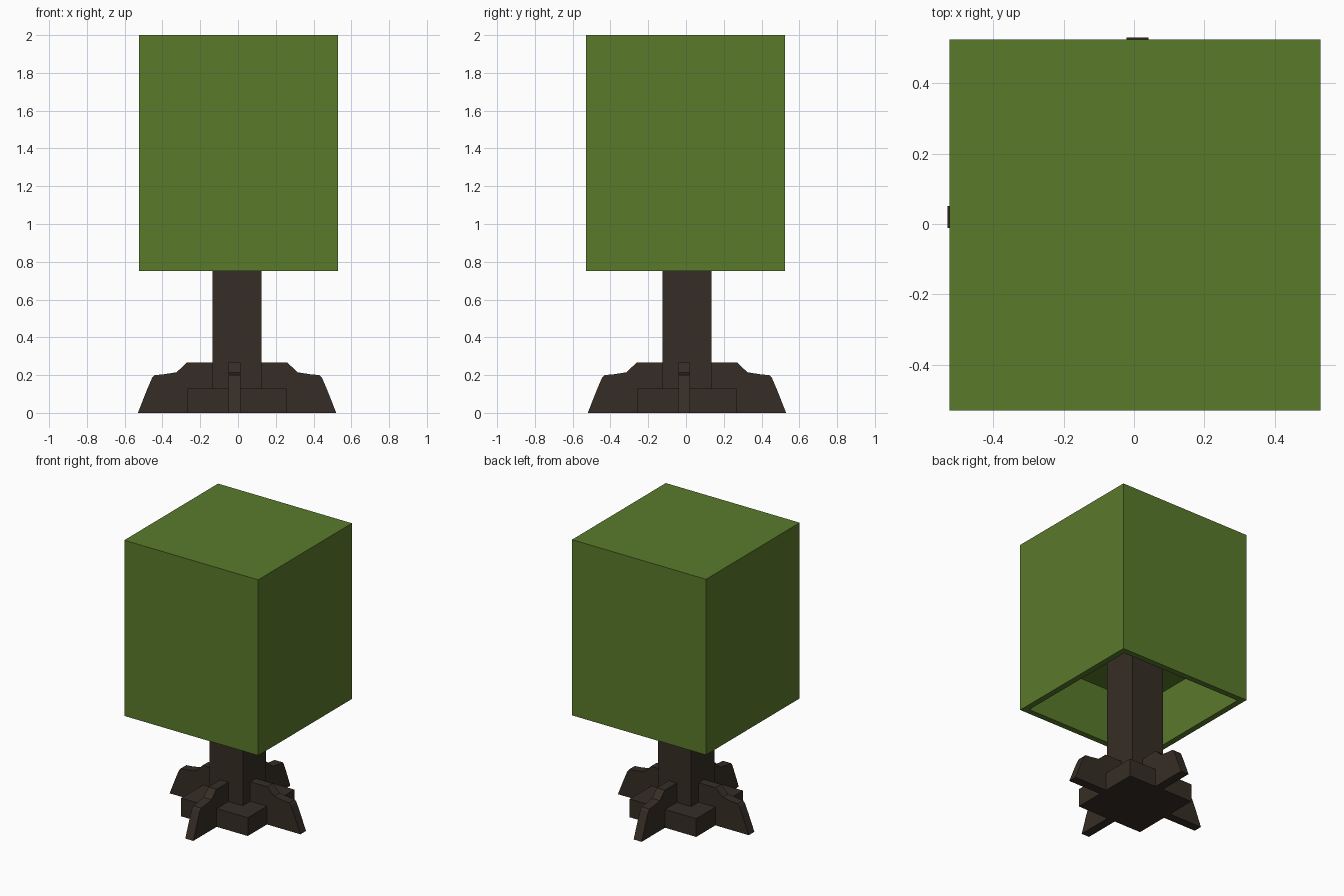
import bpy, bmesh, math
from mathutils import Matrix, Vector

if "Cube" in bpy.data.objects:
    bpy.data.objects.remove(bpy.data.objects["Cube"])


def material(name, rgb):
    m = bpy.data.materials.new(name)
    m.diffuse_color = (*rgb, 1)
    m.use_nodes = True
    m.node_tree.nodes["Principled BSDF"].inputs["Base Color"].default_value = m.diffuse_color
    return m


LEAF = material("leaf_green", (0.102, 0.195, 0.024))
BARK = material("dark_bark", (0.037, 0.027, 0.019))
CX, CY = -0.005, 0.005          # trunk axis


def finish(bm, name, mat):
    bmesh.ops.recalc_face_normals(bm, faces=bm.faces)
    me = bpy.data.meshes.new(name)
    bm.to_mesh(me)
    bm.free()
    me.materials.append(mat)
    ob = bpy.data.objects.new(name, me)
    bpy.context.collection.objects.link(ob)
    return ob


def box_bm(cx, cy, width, z0, z1):
    bm = bmesh.new()
    bmesh.ops.create_cube(bm, size=1, matrix=Matrix.Translation((cx, cy, (z0 + z1) / 2))
                          @ Matrix.Diagonal((width, width, z1 - z0, 1)))
    return bm


# Canopy: block with a square recess in the underside
bm = box_bm(0.003, -0.003, 1.054, 0.75, 2.0)
bm.normal_update()
bottom = min(bm.faces, key=lambda f: f.calc_center_median().z)
bmesh.ops.inset_region(bm, faces=[bottom], thickness=0.06)
recess = bmesh.ops.extrude_face_region(bm, geom=[bottom])["geom"]
bmesh.ops.translate(bm, vec=(0, 0, 0.4),
                    verts=[v for v in recess if isinstance(v, bmesh.types.BMVert)])
if bottom.is_valid:
    bmesh.ops.delete(bm, geom=[bottom], context='FACES_ONLY')
finish(bm, "canopy", LEAF)

# Trunk and square foot
finish(box_bm(CX, CY, 0.26, 0.0, 1.15), "trunk", BARK)
finish(box_bm(CX, CY, 0.524, 0.0, 0.13), "trunk_foot", BARK)

# Four buttress roots, each set slightly to one side of the axis
PROFILE = [(0.1, 0), (0.525, 0), (0.478, 0.12), (0.45, 0.185), (0.437, 0.2),
           (0.39, 0.204), (0.32, 0.215), (0.265, 0.268), (0.1, 0.268)]
for i in range(4):
    bm = bmesh.new()
    face = bm.faces.new([bm.verts.new((r, -0.046, z)) for r, z in PROFILE])
    ext = bmesh.ops.extrude_face_region(bm, geom=[face])["geom"]
    bmesh.ops.translate(bm, vec=(0, 0.063, 0),
                        verts=[v for v in ext if isinstance(v, bmesh.types.BMVert)])
    bm.transform(Matrix.Translation((CX, CY, 0)) @ Matrix.Rotation(i * math.pi / 2, 4, 'Z'))
    finish(bm, f"root_{i + 1}", BARK)
